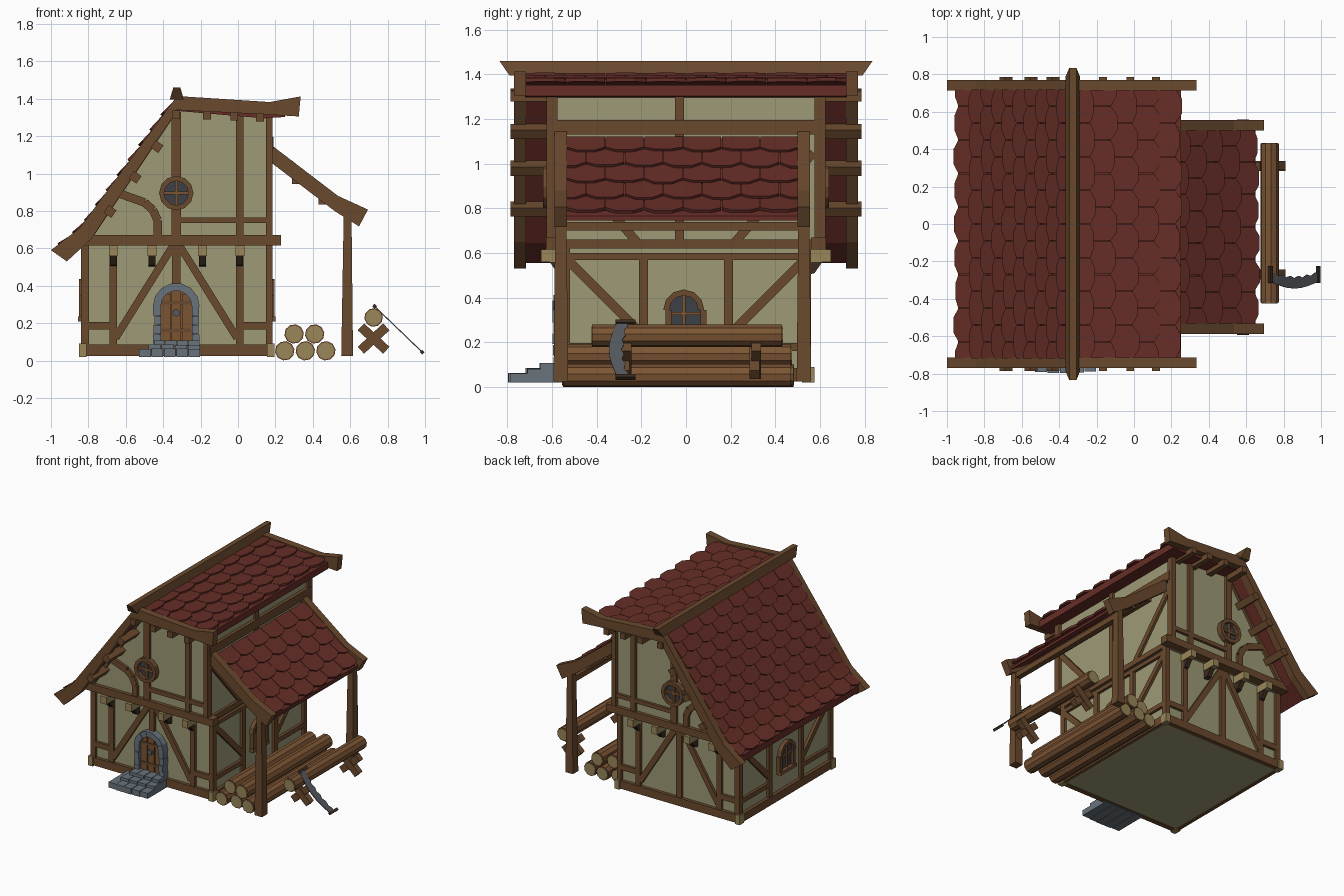
import bpy, bmesh, math, random
from mathutils import Vector

if "Cube" in bpy.data.objects:
    bpy.data.objects.remove(bpy.data.objects["Cube"])
random.seed(4)

COL = dict(timber=(.145, .068, .027), dark=(.045, .025, .014), plaster=(.34, .32, .18),
           roof=(.135, .027, .02), wood=(.2, .09, .034), cut=(.32, .24, .1),
           stone=(.14, .17, .2), glass=(.045, .05, .06), metal=(.09, .1, .115))
MATS = {}
for k, c in COL.items():
    MATS[k] = bpy.data.materials.new(k)
    MATS[k].diffuse_color = (*c, 1)
PARTS = {}
PLANES = {'xz': lambda u, v, d: (u, d, v), 'yz': lambda u, v, d: (d, u, v), 'xy': lambda u, v, d: (u, v, d),
          'saw': lambda u, v, d: (.725 + .265 * v + .69 * d, u, .295 - .255 * v + .72 * d)}


def solid(name, mat, lo, hi):
    """closed solid between two matching outlines, gathered per part name"""
    bm = PARTS.setdefault((name, mat), bmesh.new())
    a = [bm.verts.new(p) for p in lo]
    b = [bm.verts.new(p) for p in hi]
    bm.faces.new(a)
    bm.faces.new(b[::-1])
    for i in range(len(a)):
        j = (i + 1) % len(a)
        bm.faces.new((a[i], b[i], b[j], a[j]))


def prism(name, mat, plane, pts, d0, d1):
    f = PLANES[plane]
    solid(name, mat, [f(*p, d0) for p in pts], [f(*p, d1) for p in pts])


def rect(name, mat, plane, u0, u1, v0, v1, d0, d1):
    prism(name, mat, plane, [(u0, v0), (u1, v0), (u1, v1), (u0, v1)], d0, d1)


def bar(name, mat, plane, p, q, w, d0, d1):
    p, q = Vector(p), Vector(q)
    d = (q - p).normalized()
    n = Vector((-d.y, d.x)) * w / 2
    prism(name, mat, plane, [p + n, p - n, q - n, q + n], d0, d1)


def circ(c, r, n, a0=0., a1=2 * math.pi):
    return [(c[0] + r * math.cos(a0 + (a1 - a0) * i / n), c[1] + r * math.sin(a0 + (a1 - a0) * i / n))
            for i in range(n + 1)]


def ring(name, mat, plane, c, r0, r1, n, d0, d1, a1=2 * math.pi, jit=0.):
    A, B = circ(c, r0, n, 0, a1), circ(c, r1, n, 0, a1)
    for i in range(n):
        e = random.uniform(-jit, jit)
        prism(name, mat, plane, [A[i], B[i], B[i + 1], A[i + 1]], d0, d1 + e)


def sheet(name, mat, path, t, y0, y1):
    """roof board following a path in xz, thickness downwards"""
    prism(name, mat, 'xz', path + [(x, z - t) for x, z in path[::-1]], y0, y1)


def tiles(name, path, y0, y1, rows, cols):
    P = [Vector(p) for p in path]
    seg = [(b - a).length for a, b in zip(P, P[1:])]
    pitch, w = sum(seg) / rows, (y1 - y0) / cols

    def at(s):
        for i, l in enumerate(seg):
            if s <= l or i == len(seg) - 1:
                return P[i] + (P[i + 1] - P[i]) * (s / l)
            s -= l
    for r in range(rows):
        a, b = at(max(0, (r - .3) * pitch)), at((r + 1) * pitch)
        d = b - a
        n = Vector((-d.y, d.x)).normalized()
        n = n if n.y > 0 else -n
        for c in range(cols + r % 2):
            yc = y0 + (c + .5 - .5 * (r % 2)) * w
            k = random.uniform(-.05, .05)
            lo, hi = [], []
            for u, v in [(-.49, 0), (.49, 0), (.49, .82), (.22, 1 + k), (-.22, 1 + k), (-.49, .82)]:
                q, y = a + d * v, min(max(yc + u * w, y0), y1)
                for out, h in ((lo, 0), (hi, .016)):
                    z = q + n * (h + .016 * v)
                    out.append((z.x, y, z.y))
            solid(name, 'roof', lo, hi)


# plaster walls
rect('lower_walls', 'plaster', 'xy', -.82, .165, -.54, .54, .03, .63)
prism('upper_walls', 'plaster', 'xz', [(-.8, .62), (.165, .62), (.165, 1.32), (-.34, 1.34), (-.8, .68)], -.6, .6)

# timber framing, front and back
for s, side in ((-1, 'front'), (1, 'back')):
    lf, uf = side + '_lower_frame', side + '_upper_frame'
    L, U = (s * .53, s * .56), (s * .59, s * .62)
    rect(lf, 'timber', 'xz', -.84, .19, .025, .085, s * .53, s * .565)
    for x in (-.83, .175):
        rect(side + '_sill_ends', 'cut', 'xz', x - .02, x + .02, .02, .09, s * .52, s * .575)
    for x, w in ((-.815, .035), (.167, .035), (-.667, .04), (.01, .04)):
        bar(lf, 'timber', 'xz', (x, .08), (x, .62), w, *L)
    bar(lf, 'timber', 'xz', (-.33, .4 if s < 0 else .08), (-.33, .62), .045, *L)
    bar(lf, 'timber', 'xz', (-.655, .12), (-.35, .61), .04, *L)
    bar(lf, 'timber', 'xz', (-.005, .12), (-.31, .61), .04, *L)
    bar(lf, 'timber', 'xz', (-.8, .185), (-.67, .185), .04, *L)
    bar(lf, 'timber', 'xz', (.02, .185), (.16, .185), .04, *L)
    rect(uf, 'timber', 'xz', -.85, .23, .615, .67, s * .56, s * .627)
    for x in (-.667, -.46, -.19, .01):
        rect(side + '_joist_ends', 'cut', 'xz', x - .024, x + .024, .56, .615, s * .53, s * .65)
        prism(side + '_corbels', 'dark', 'yz', [(s * .53, .5), (s * .575, .51), (s * .61, .56), (s * .53, .56)],
              x - .018, x + .018)
    bar(uf, 'timber', 'xz', (-.33, .67), (-.33, .82), .05, *U)
    bar(uf, 'timber', 'xz', (-.33, .97), (-.33, 1.33), .05, *U)
    bar(uf, 'timber', 'xz', (.01, .67), (.01, 1.32), .04, *U)
    bar(uf, 'timber', 'xz', (.167, .66), (.167, 1.31), .036, s * .575, s * .625)
    bar(uf, 'timber', 'xz', (-.31, .75), (.15, .75), .03, *U)
    curve = [(-.43, .66), (-.43, .75), (-.455, .805), (-.5, .845), (-.64, .895)]
    for p, q in zip(curve, curve[1:]):
        bar(uf, 'timber', 'xz', p, q, .045, *U)
    bar(uf, 'timber', 'xz', (-.8, .66), (-.35, 1.33), .04, *U)
    # round gable window
    rw = side + '_round_window'
    ring(rw, 'timber', 'xz', (-.33, .895), .065, .092, 12, s * .59, s * .64)
    prism(rw + '_glass', 'glass', 'xz', circ((-.33, .895), .068, 12)[:-1], s * .59, s * .61)
    bar(rw, 'wood', 'xz', (-.395, .895), (-.265, .895), .016, s * .6, s * .625)
    bar(rw, 'wood', 'xz', (-.33, .83), (-.33, .96), .016, s * .6, s * .625)
    # purlin ends under the roof overhang
    for x, z in ((-.433, 1.144), (-.55, .98), (-.684, .797)):
        bar(side + '_purlins', 'timber', 'xz', (x - .014, z - .02), (x + .014, z + .02), .05, s * .58, s * .785)
    for x, z in ((-.33, 1.315), (-.166, 1.31), (-.02, 1.305), (.118, 1.3)):
        rect(side + '_purlins', 'timber', 'xz', x - .021, x + .021, z - .022, z + .022, s * .58, s * .785)
    # bargeboards
    prism(side + '_bargeboard_left', 'timber', 'xz', [(-1, .59), (-.845, .71), (-.34, 1.395), (-.33, 1.33),
          (-.785, .65), (-.915, .53)], s * .715, s * .77)
    prism(side + '_bargeboard_right', 'timber', 'xz', [(-.34, 1.415), (.17, 1.382), (.335, 1.412), (.325, 1.305),
          (.16, 1.315), (-.34, 1.34)], s * .715, s * .77)

# timber framing and arched window on both long sides
for nm, x0, s in (('right', .165, 1), ('left', -.82, -1)):
    f, D = nm + '_side_frame', (x0 - s * .01, x0 + s * .02)
    rect(f, 'timber', 'yz', -.56, .56, .025, .085, x0, x0 + s * .025)
    rect(f, 'timber', 'yz', -.6, .6, .62, .66, *D)
    rect(f, 'timber', 'yz', -.54, .54, .57, .6, *D)
    for m in (-1, 1):
        bar(f, 'timber', 'yz', (m * .54, .05), (m * .54, .62), .04, *D)
        bar(f, 'timber', 'yz', (m * .19, .05), (m * .19, .6), .04, *D)
        bar(f, 'timber', 'yz', (m * .53, .57), (m * .2, .24), .04, *D)
        bar(f, 'timber', 'yz', (m * .19, .18), (m * .53, .18), .035, *D)
        bar(nm + '_arched_window', 'timber', 'yz', (m * .078, .23), (m * .078, .345), .026, x0, x0 + s * .03)
    w = nm + '_arched_window'
    ring(w, 'timber', 'yz', (-.01, .345), .065, .092, 6, x0, x0 + s * .03, math.pi)
    prism(w + '_glass', 'glass', 'yz', [(-.08, .23), (.07, .23)] + circ((-.01, .345), .075, 6, 0, math.pi),
          x0, x0 + s * .01)
    rect(w, 'wood', 'yz', -.1, .09, .21, .235, x0, x0 + s * .035)
    bar(w, 'wood', 'yz', (-.01, .23), (-.01, .42), .014, x0, x0 + s * .02)
    bar(w, 'wood', 'yz', (-.075, .33), (.065, .33), .014, x0, x0 + s * .02)
rect('right_upper_beam', 'timber', 'yz', -.6, .6, 1.13, 1.195, .155, .19)
bar('right_upper_posts', 'timber', 'yz', (-.03, .66), (-.03, 1.31), .04, .155, .183)
for m in (-1, 1):
    bar('right_upper_posts', 'timber', 'yz', (m * .22, .65), (m * .57, 1.05), .04, .155, .183)

# main roof: boards, tiles, ridge
left = [(-.33, 1.38), (-.825, .695), (-.94, .605)]
right = [(-.33, 1.385), (.14, 1.345), (.25, 1.352)]
sheet('roof_boards_left', 'roof', left, .05, -.72, .72)
sheet('roof_boards_right', 'roof', right, .05, -.72, .72)
tiles('roof_tiles_left', left, -.72, .72, 10, 8)
tiles('roof_tiles_right', right, -.72, .72, 5, 8)
solid('ridge_beam', 'timber', [(-.365, -.79, 1.395), (-.29, -.79, 1.395), (-.29, .79, 1.395), (-.365, .79, 1.395)],
      [(-.346, -.835, 1.46), (-.308, -.835, 1.46), (-.308, .835, 1.46), (-.346, .835, 1.46)])

# lean-to
lean = [(.185, 1.11), (.53, .84), (.65, .765)]
sheet('lean_to_boards', 'roof', lean, .02, -.535, .505)
tiles('lean_to_tiles', lean, -.535, .505, 5, 6)
for y0, y1 in ((-.588, -.532), (.5, .555)):
    prism('lean_to_rafters', 'timber', 'xz', [(.175, 1.155), (.535, .88), (.695, .807), (.647, .717), (.52, .797),
          (.175, 1.06)], y0, y1)
    solid('lean_to_posts', 'timber', [(x, y, .025) for x, y in ((.552, y0 - .005), (.615, y0 - .005),
          (.615, y1 + .005), (.552, y1 + .005))],
          [(x, y, .77) for x, y in ((.565, y0 + .003), (.607, y0 + .003), (.607, y1 - .003), (.565, y1 - .003))])
for x, z in ((.585, .72), (.45, .855), (.31, .965)):
    rect('lean_to_purlins', 'timber', 'xz', x - .02, x + .02, z - .02, z + .02, -.56, .53)

# door, stone arch and steps
prism('door', 'wood', 'xz', [(-.425, .1), (-.235, .1)] + circ((-.33, .29), .095, 8, 0, math.pi), -.53, -.556)
for x in (-.388, -.33, -.272):
    rect('door_planks', 'wood', 'xz', x - .026, x + .026, .1, .355 if x != -.33 else .375, -.55, -.566)
for z in (.16, .31):
    rect('door_straps', 'timber', 'xz', -.412, -.25, z - .01, z + .01, -.56, -.572)
prism('door_knob', 'metal', 'xz', circ((-.33, .255), .02, 8)[:-1], -.56, -.585)
ring('door_arch_stones', 'stone', 'xz', (-.33, .29), .083, .125, 7, -.53, -.592, math.pi, .006)
for m in (-1, 1):
    for i in range(4):
        e = random.uniform(-.005, .005)
        a, b = sorted((-.33 + m * .083, -.33 + m * (.122 + e)))
        rect('door_jamb_stones', 'stone', 'xz', a, b, .092 + i * .05, .139 + i * .05, -.53, -.592 + e)
for x0, x1, y0, z0, z1, n in ((-.53, -.2, -.8, .02, .065, 5), (-.48, -.2, -.72, .06, .085, 4),
                              (-.45, -.205, -.66, .08, .11, 4)):
    for i in range(n):
        w, e = (x1 - x0) / n, random.uniform(0, .012)
        rect('door_steps', 'stone', 'xy', x0 + i * w + .002, x0 + (i + 1) * w - .002, y0 + e, -.54, z0, z1 - e / 3)


def log(name, x, z, r, y0, y1):
    prism(name, 'wood', 'xz', circ((x, z), r, 10, .15, .15 + 2 * math.pi)[:-1], y0, y1)
    prism(name + '_ends', 'cut', 'xz', circ((x, z), r * .86, 10, .15, .15 + 2 * math.pi)[:-1], y0 - .004, y1 + .004)


# log pile
for x, z, y0, y1 in ((.25, .052, -.55, .46), (.36, .052, -.53, .48), (.47, .052, -.55, .47),
                     (.3, .142, -.52, .44), (.41, .142, -.54, .47)):
    log('stacked_logs', x, z, .052, y0, y1)

# sawhorses with log and saw
log('sawn_log', .725, .23, .05, -.42, .43)
for y in (-.27, .31):
    for m in (-1, 1):
        bar('sawhorses', 'timber', 'xz', (.725 - m * .068, .055), (.725 + m * .068, .18), .05,
            y - .022 + m * .004, y + .022 + m * .004)
teeth = [(-.265 - .025 * math.sin(math.pi * i / 12) + (.012 if i % 2 else 0), i / 12) for i in range(13)]
back = [(-.305 - .04 * math.sin(math.pi * i / 8), i / 8) for i in range(8, -1, -1)]
prism('saw_blade', 'metal', 'saw', teeth + back, -.003, .003)
for v in (.02, .98):
    rect('saw_handles', 'dark', 'saw', -.315, -.225, v - .025, v + .025, -.009, .009)

# turn gathered geometry into objects
for (name, mat), bm in PARTS.items():
    bmesh.ops.recalc_face_normals(bm, faces=bm.faces)
    me = bpy.data.meshes.new(name)
    bm.to_mesh(me)
    bm.free()
    me.materials.append(MATS[mat])
    bpy.context.collection.objects.link(bpy.data.objects.new(name, me))

for m in bpy.data.materials:
    if m.users and not m.is_grease_pencil:
        m.use_nodes = True
        m.node_tree.nodes["Principled BSDF"].inputs["Base Color"].default_value = m.diffuse_color
